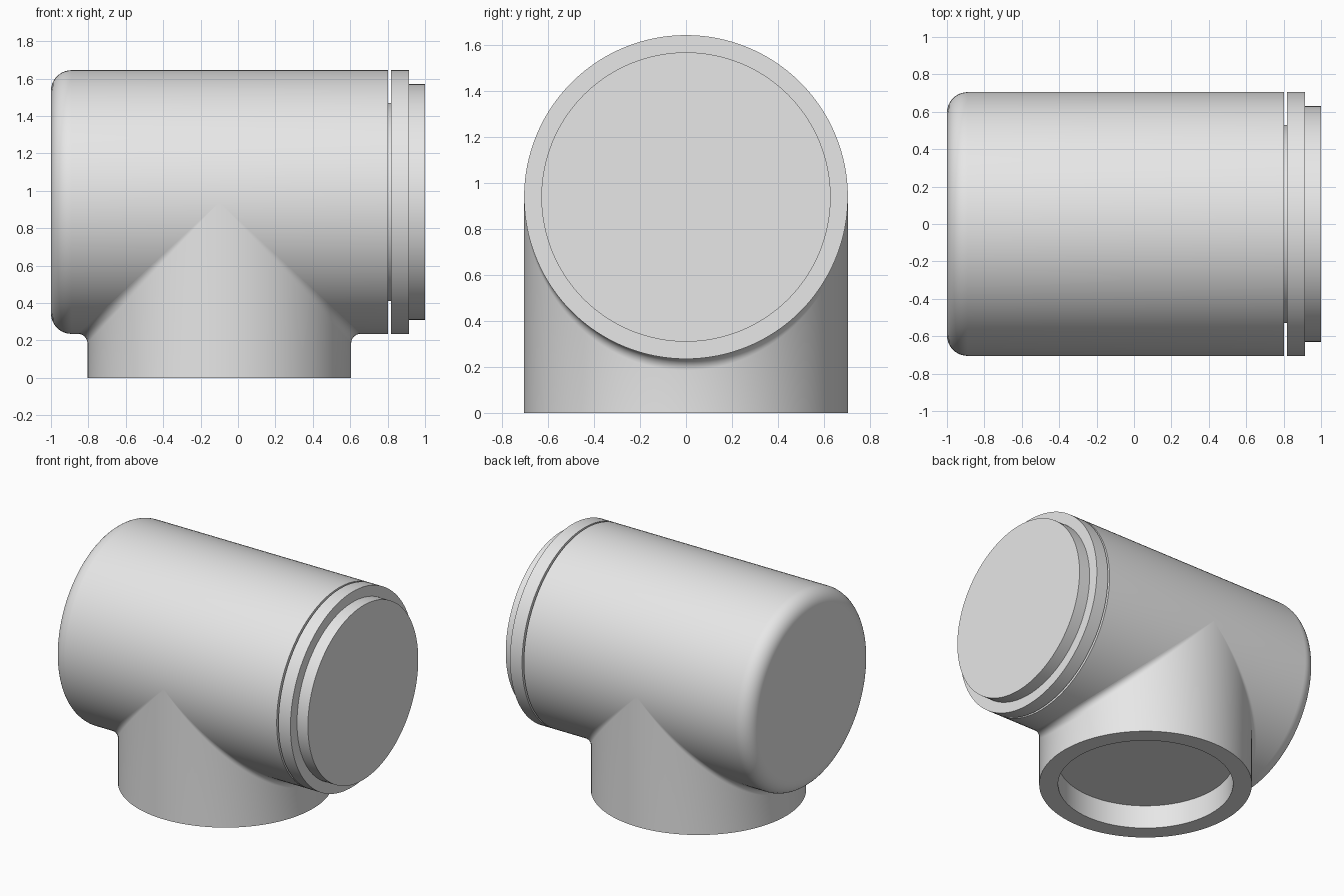
import bpy, bmesh
from math import sin, cos, pi, radians
from mathutils import Vector

cube = bpy.data.objects.get("Cube")
if cube:
    bpy.data.objects.remove(cube)

SEG = 128
R = 0.705          # shared radius of both pipes
AXIS_Z = 0.94      # height of the main pipe axis
BRANCH_X = -0.10   # centre of the branch pipe
FILLET = 0.05
ANGLES = [2 * pi * i / SEG for i in range(SEG)]

grey = bpy.data.materials.new("plain grey")
grey.use_nodes = True
grey.diffuse_color = (0.8, 0.8, 0.8, 1)
grey.node_tree.nodes["Principled BSDF"].inputs["Base Color"].default_value = (0.8, 0.8, 0.8, 1)


def loft(name, rings, cap_end=True):
    """Skin a list of closed rings, smooth it and keep hard edges."""
    bm = bmesh.new()
    loops = [[bm.verts.new(p) for p in ring] for ring in rings]
    for a, b in zip(loops, loops[1:]):
        for i in range(SEG):
            j = (i + 1) % SEG
            bm.faces.new((a[i], a[j], b[j], b[i]))
    bm.faces.new(loops[0])
    if cap_end:
        bm.faces.new(loops[-1])
    bmesh.ops.remove_doubles(bm, verts=bm.verts, dist=0.00001)
    bmesh.ops.recalc_face_normals(bm, faces=bm.faces)
    mesh = bpy.data.meshes.new(name)
    bm.to_mesh(mesh)
    bm.free()
    mesh.materials.append(grey)
    mesh.shade_smooth()
    mesh.set_sharp_from_angle(angle=radians(35))
    obj = bpy.data.objects.new(name, mesh)
    bpy.context.collection.objects.link(obj)
    return obj


def turned(name, profile):
    """Revolve (x, radius) pairs about the main pipe axis."""
    return loft(name, [[Vector((x, r * sin(t), AXIS_Z + r * cos(t))) for t in ANGLES]
                       for x, r in profile])


def level(z, r):
    return [Vector((BRANCH_X + r * cos(t), r * sin(t), z)) for t in ANGLES]


def fillet_ring(f):
    """Ring of the rolling-ball blend, from branch (f=0) to main pipe (f=1)."""
    ring = []
    for t in ANGLES:
        c, s = cos(t), sin(t)
        centre = Vector((BRANCH_X + (R + FILLET) * c, (R + FILLET) * s,
                         AXIS_Z - (R + FILLET) * abs(c)))
        to_branch = Vector((c, s, 0))
        to_main = Vector((0, s, -abs(c)))
        ring.append(centre - FILLET * to_branch.lerp(to_main, f).normalized())
    return ring


# Main pipe with a rounded closed end
B = 0.11
rounded = [(-1 + B - B * cos(a), R - B + B * sin(a))
           for a in (pi / 2 * i / 10 for i in range(11))]
turned("main_pipe", rounded + [(0.803, R)])

# Narrow neck in the gap, then the collar and the end plug
turned("neck", [(0.79, 0.53), (0.83, 0.53)])
turned("collar", [(0.817, R), (0.913, R)])
turned("end_plug", [(0.90, 0.63), (1.0, 0.63)])

# Branch pipe: recessed floor, rim, wall and blend into the main pipe
loft("branch_pipe",
     [level(0.17, 0.58), level(0, 0.58), level(0, R)]
     + [fillet_ring(i / 6) for i in range(7)], cap_end=False)
